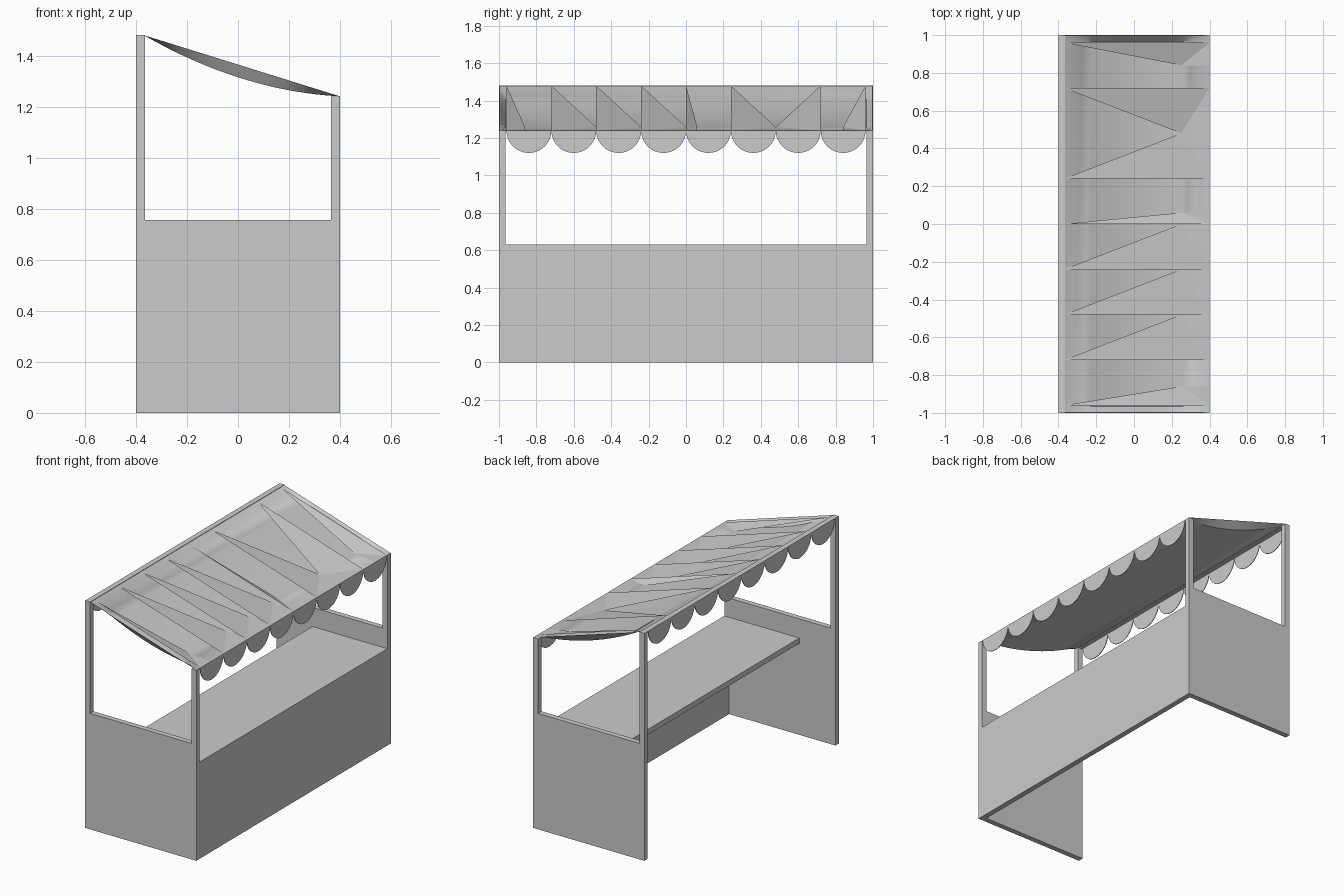
import bpy, math

if "Cube" in bpy.data.objects:
    bpy.data.objects.remove(bpy.data.objects["Cube"])

T = 0.035                      # board thickness
XB, ZB, XF, ZF = -0.37, 1.48, 0.4, 1.24   # canopy back and front edges


def mesh(name, verts, faces, smooth=False):
    me = bpy.data.meshes.new(name)
    me.from_pydata(verts, [], faces)
    me.update()
    ob = bpy.data.objects.new(name, me)
    bpy.context.collection.objects.link(ob)
    if smooth:
        for p in me.polygons:
            p.use_smooth = True
    return ob


def box(name, x0, x1, y0, y1, z0, z1):
    v = [(x, y, z) for x in (x0, x1) for y in (y0, y1) for z in (z0, z1)]
    f = [(0, 1, 3, 2), (4, 6, 7, 5), (0, 4, 5, 1), (2, 3, 7, 6), (0, 2, 6, 4), (1, 5, 7, 3)]
    return mesh(name, v, f)


def chord(x):
    return ZB + (ZF - ZB) * (x - XB) / (XF - XB)


def sag(x):
    u = 2 * (x - XB) / (XF - XB) - 1
    return chord(x) - 0.05 * (1 - u * u)


# Side frames: one U-shaped outline each, with a tall back post
outline = [(-0.4, 0), (0.4, 0), (0.4, 1.24), (0.4 - T, 1.24), (0.4 - T, 0.755),
           (-0.4 + T, 0.755), (-0.4 + T, 1.48), (-0.4, 1.48)]
n = len(outline)
for name, y0, y1 in (("left_side_frame", -1, T - 1), ("right_side_frame", 1 - T, 1)):
    v = [(x, y, z) for y in (y0, y1) for x, z in outline]
    f = [tuple(range(n)), tuple(range(2 * n - 1, n - 1, -1))]
    f += [(i, i + n, (i + 1) % n + n, (i + 1) % n) for i in range(n)]
    mesh(name, v, f)

# Front board, counter top and thin canopy rails
box("front_board", 0.4 - T, 0.4, -1 + T, 1 - T, 0, 0.63)
box("counter_top", -0.14, 0.4 - T, -1 + T, 1 - T, 0.63 - T, 0.63)
box("back_rail", -0.4, -0.4 + T, -1 + T, 1 - T, 1.475, 1.48)
box("front_rail", 0.4 - T, 0.4, -1 + T, 1 - T, 1.235, 1.24)

# Scalloped valances: eight half discs along each long edge
for name, x, z in (("front_valance", 0.398, 1.24), ("back_valance", -0.398, 1.48)):
    v, f = [], []
    for k in range(8):
        yc = -0.84 + 0.24 * k
        s = len(v)
        v += [(x, yc + 0.12 * math.cos(math.pi * i / 20),
               z - 0.12 * math.sin(math.pi * i / 20)) for i in range(21)]
        f.append(tuple(range(s, s + 21)))
    ob = mesh(name, v, f)
    m = ob.modifiers.new("thickness", 'SOLIDIFY')
    m.thickness = 0.004
    m.offset = 0

# Sagging cloth canopy, taut along the outer end edges
xs = [XB + (XF - XB) * i / 16 for i in range(17)]
ys = [-0.998, -0.965, 0.965, 0.998]
v = [(x, y, chord(x) if abs(y) > 0.97 else sag(x)) for y in ys for x in xs]
f = [(r * 17 + i, r * 17 + i + 1, r * 17 + i + 18, r * 17 + i + 17)
     for r in range(3) for i in range(16)]
canopy = mesh("canopy_cloth", v, f, True)
bpy.context.view_layer.objects.active = canopy
canopy.select_set(True)
bpy.ops.object.shade_smooth_by_angle()

# Taut folds: triangles stretched straight across the sag
v, f = [], []
for ya, yb in ((-0.72, -0.48), (-0.48, -0.24), (-0.24, 0), (0, 0.06),
               (0.24, 0.48), (0.72, 0.48), (-0.96, -0.86), (0.96, 0.84)):
    s = len(v)
    v += [(XB, ya, ZB), (XF, ya, ZF), (0.25, yb, sag(0.25) + 0.003), (XF, yb, ZF)]
    f += [(s, s + 1, s + 2), (s + 1, s + 3, s + 2)] if yb > ya else \
         [(s, s + 2, s + 1), (s + 1, s + 2, s + 3)]
mesh("canopy_folds", v, f)
